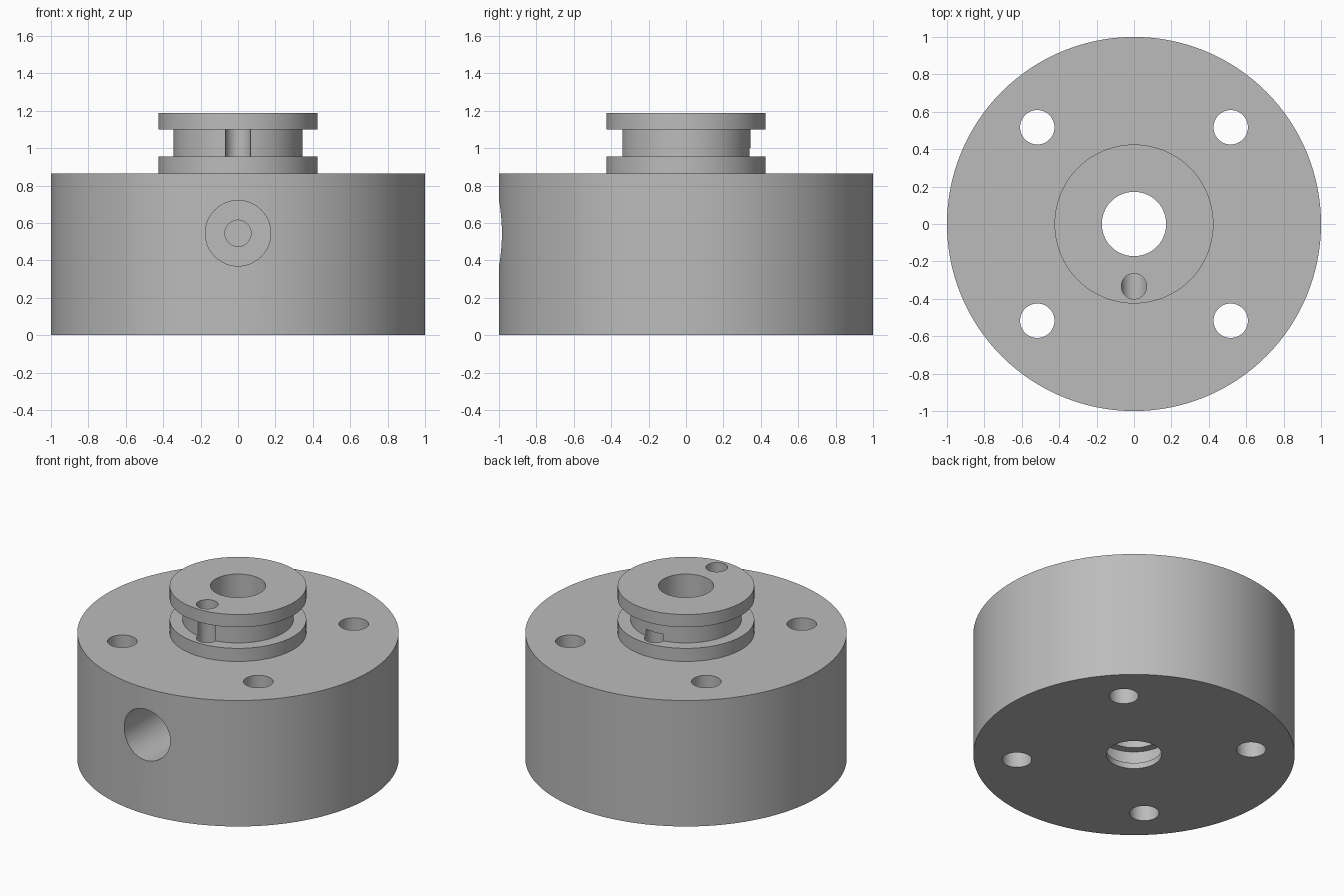
import bpy
import bmesh
from math import radians, cos, sin, tau
from mathutils import Matrix, Vector

SEGMENTS = 128
BORE = 0.172

default = bpy.data.objects.get("Cube")
if default:
    bpy.data.objects.remove(default, do_unlink=True)

grey = bpy.data.materials.new("machined grey")
grey.use_nodes = True
colour = (0.5, 0.5, 0.5, 1)
grey.diffuse_color = colour
grey.node_tree.nodes["Principled BSDF"].inputs["Base Color"].default_value = colour


def add_object(name, bm):
    mesh = bpy.data.meshes.new(name)
    bmesh.ops.recalc_face_normals(bm, faces=bm.faces[:])
    bm.to_mesh(mesh)
    bm.free()
    mesh.materials.append(grey)
    obj = bpy.data.objects.new(name, mesh)
    bpy.context.collection.objects.link(obj)
    return obj


def lathe(name, profile):
    """Revolve a closed (radius, height) profile around z."""
    bm = bmesh.new()
    rings = []
    for i in range(SEGMENTS):
        a = tau * i / SEGMENTS
        rings.append([bm.verts.new((r * cos(a), r * sin(a), z)) for r, z in profile])
    count = len(profile)
    for i, ring in enumerate(rings):
        following = rings[(i + 1) % SEGMENTS]
        for j in range(count):
            k = (j + 1) % count
            bm.faces.new((ring[j], following[j], following[k], ring[k]))
    return add_object(name, bm)


def drill(target, start, end, radius, sides=64):
    """Cut a round hole between two points."""
    start, end = Vector(start), Vector(end)
    axis = end - start
    turn = axis.to_track_quat("Z", "Y").to_matrix().to_4x4()
    bm = bmesh.new()
    bmesh.ops.create_cone(bm, cap_ends=True, segments=sides, radius1=radius,
                          radius2=radius, depth=axis.length,
                          matrix=Matrix.Translation((start + end) / 2) @ turn)
    cutter = add_object("hole_cutter", bm)
    cutter.hide_render = True
    cut = target.modifiers.new("hole", "BOOLEAN")
    cut.operation = "DIFFERENCE"
    cut.solver = "EXACT"
    cut.object = cutter
    bpy.context.view_layer.objects.active = target
    bpy.ops.object.modifier_apply(modifier=cut.name)
    bpy.data.objects.remove(cutter, do_unlink=True)


# Drum with a flanged spool on top and a stepped bore through the middle
flange, neck, seal = 0.425, 0.345, 0.225
body = lathe("flanged_drum", [
    (BORE, 0), (1, 0), (1, 0.865),
    (flange, 0.865), (flange, 0.955), (neck, 0.955),
    (neck, 1.10), (flange, 1.10), (flange, 1.187), (BORE, 1.187),
    (BORE, 0.15), (seal, 0.15), (seal, 0.04), (BORE, 0.04),
])

# Four mounting holes
for x in (-0.517, 0.517):
    for y in (-0.517, 0.517):
        drill(body, (x, y, -0.1), (x, y, 1), 0.092)

# Side port with a narrow passage turning up through the spool
drill(body, (0, -1.1, 0.545), (0, -0.55, 0.545), 0.175)
drill(body, (0, -0.6, 0.545), (0, -0.264, 0.545), 0.07)
drill(body, (0, -0.333, 0.55), (0, -0.333, 1.3), 0.068)

# Blind passage that opens at the back of the neck
drill(body, (0, 0.333, 0.55), (0, 0.333, 1.0), 0.068)

bpy.ops.object.select_all(action="DESELECT")
body.select_set(True)
bpy.context.view_layer.objects.active = body
bpy.ops.object.shade_smooth_by_angle(angle=radians(30))
